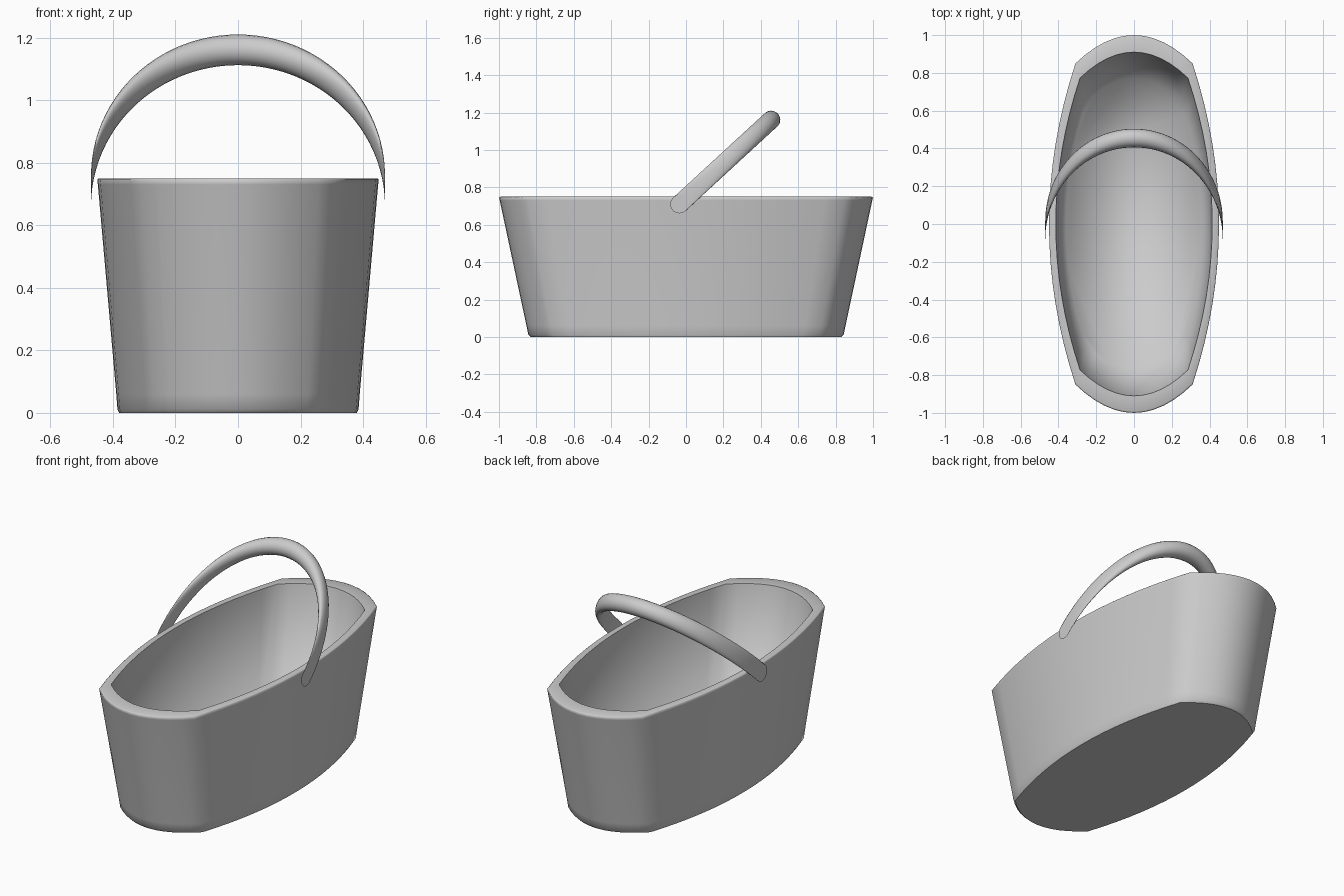
import bpy
import bmesh
import math

cube = bpy.data.objects.get("Cube")
if cube:
    bpy.data.objects.remove(cube, do_unlink=True)

GREY = (0.6, 0.6, 0.6, 1.0)
grey = bpy.data.materials.new("light grey")
grey.use_nodes = True
grey.diffuse_color = GREY
grey.node_tree.nodes["Principled BSDF"].inputs["Base Color"].default_value = GREY


def loft(name, rings, sharp_rings=()):
    """Skin closed rings of points, cap both ends and shade smooth."""
    bm = bmesh.new()
    loops = [[bm.verts.new(p) for p in ring] for ring in rings]
    n = len(loops[0])
    for a, b in zip(loops, loops[1:]):
        for i in range(n):
            j = (i + 1) % n
            bm.faces.new((a[i], a[j], b[j], b[i]))
    bm.faces.new(loops[0][::-1])
    bm.faces.new(loops[-1])
    bmesh.ops.recalc_face_normals(bm, faces=bm.faces[:])
    for face in bm.faces:
        face.smooth = True
    for r in sharp_rings:
        for i in range(n):
            bm.edges.get((loops[r][i], loops[r][(i + 1) % n])).smooth = False
    mesh = bpy.data.meshes.new(name)
    bm.to_mesh(mesh)
    bm.free()
    mesh.materials.append(grey)
    obj = bpy.data.objects.new(name, mesh)
    bpy.context.collection.objects.link(obj)
    return obj


# Basket plan: long bowed sides meeting shallower bowed ends at a corner
HALF_W, HALF_L, CORNER_X, CORNER_Y = 0.45, 1.0, 0.31, 0.85


def outline(steps_side=16, steps_end=12):
    half = []
    for i in range(steps_side):
        t = 2 * i / steps_side - 1
        half.append((HALF_W - (HALF_W - CORNER_X) * t * t, CORNER_Y * t))
    for i in range(steps_end):
        t = 1 - 2 * i / steps_end
        half.append((CORNER_X * t, HALF_L - (HALF_L - CORNER_Y) * t * t))
    return half + [(-x, -y) for x, y in half]


plan = outline()

# Basket: underside, outer wall, softened rim, inner wall, floor
profile = [
    (0.845, 0.83, 0.0),
    (0.857, 0.843, 0.012),
    (0.865, 0.853, 0.06),
    (0.996, 0.996, 0.73),
    (1.0, 1.0, 0.746),
    (0.99, 0.992, 0.75),
    (0.92, 0.91, 0.75),
    (0.80, 0.77, 0.04),
]
loft("basket",
     [[(x * sx, y * sy, z) for x, y in plan] for sx, sy, z in profile],
     sharp_rings=(0, 6))

# Handle: an upright disc carried along a leaning arch, thinning at the ends
RADIUS, SPAN, ARCH_STEPS, SIDES = 0.049, 0.47, 48, 20
arch = []
for i in range(ARCH_STEPS + 1):
    a = math.pi * i / ARCH_STEPS
    rise = math.sin(a)
    cx, cy, cz = SPAN * math.cos(a), -0.035 + 0.49 * rise, 0.71 + 0.451 * rise
    arch.append([(cx,
                  cy + RADIUS * math.cos(math.tau * k / SIDES),
                  cz + RADIUS * math.sin(math.tau * k / SIDES))
                 for k in range(SIDES)])
loft("handle", arch, sharp_rings=(0, ARCH_STEPS))
